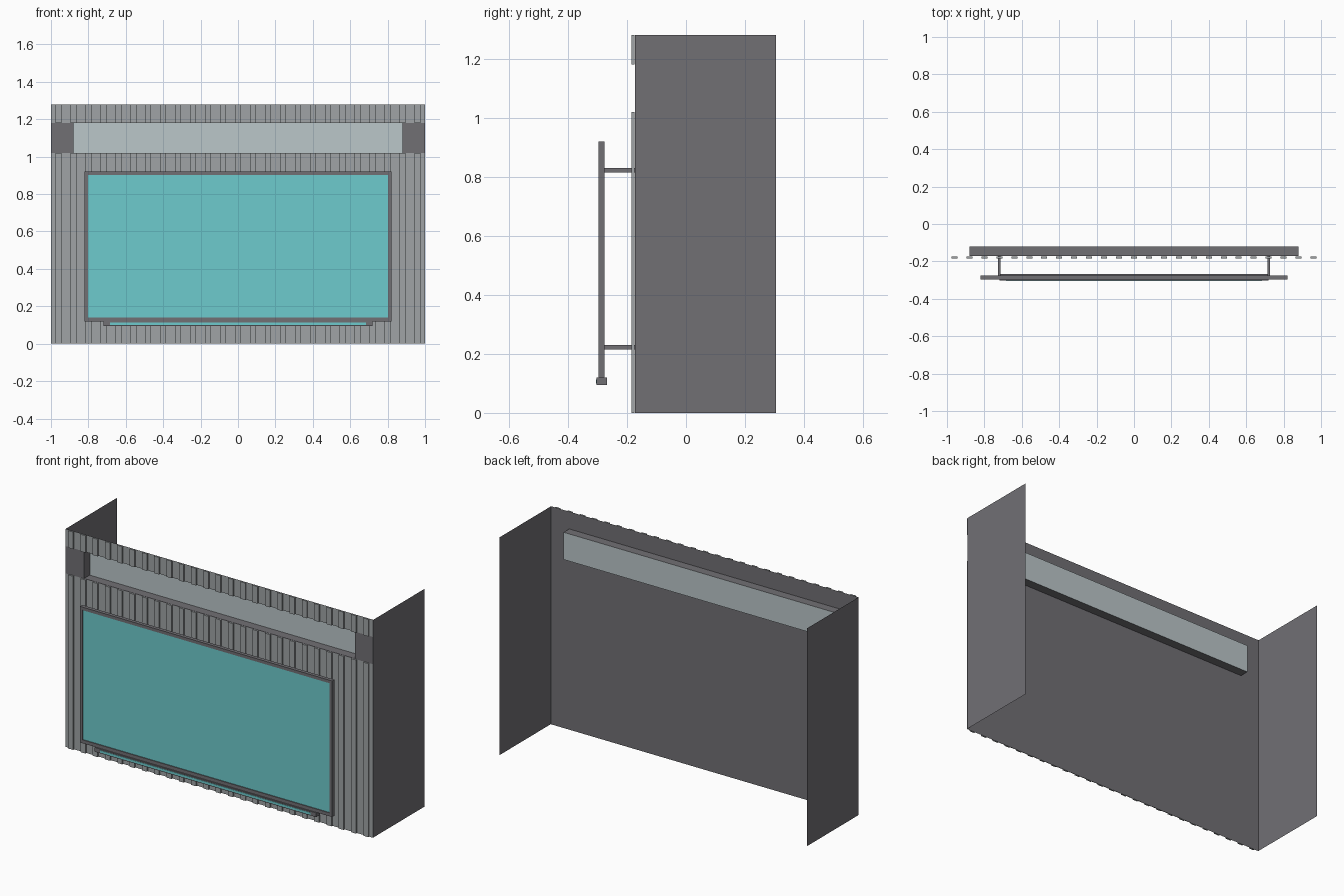
import bpy, bmesh

if "Cube" in bpy.data.objects:
    bpy.data.objects.remove(bpy.data.objects["Cube"])


def material(name, rgb):
    m = bpy.data.materials.new(name)
    m.diffuse_color = (*rgb, 1)
    m.use_nodes = True
    m.node_tree.nodes["Principled BSDF"].inputs["Base Color"].default_value = m.diffuse_color
    return m


DARK = material("dark grey", (0.165, 0.160, 0.175))
CLAD = material("light grey", (0.35, 0.37, 0.38))
GLASS = material("pale glass", (0.50, 0.57, 0.59))
TEAL = material("teal", (0.155, 0.60, 0.61))


def finish(name, bm, mat):
    me = bpy.data.meshes.new(name)
    bm.to_mesh(me)
    bm.free()
    me.materials.append(mat)
    ob = bpy.data.objects.new(name, me)
    bpy.context.collection.objects.link(ob)
    return ob


def add_box(bm, x0, x1, y0, y1, z0, z1):
    r = bmesh.ops.create_cube(bm, size=1)
    for v in r["verts"]:
        v.co = ((x0 + x1) / 2 + v.co.x * (x1 - x0),
                (y0 + y1) / 2 + v.co.y * (y1 - y0),
                (z0 + z1) / 2 + v.co.z * (z1 - z0))


def boxes(name, mat, *dims):
    bm = bmesh.new()
    for d in dims:
        add_box(bm, *d)
    return finish(name, bm, mat)


def quads(name, mat, *faces):
    bm = bmesh.new()
    for f in faces:
        bm.faces.new([bm.verts.new(p) for p in f])
    return finish(name, bm, mat)


def front_quad(x0, x1, y, z0, z1):
    return [(x0, y, z0), (x1, y, z0), (x1, y, z1), (x0, y, z1)]


H, WALL, BACK = 1.28, -0.172, 0.305
WX, W0, W1, WB = 0.88, 1.02, 1.18, -0.12   # window opening and its rear plane

# thin side walls
for label, x in (("left", -1), ("right", 1)):
    pts = [(x, WALL, 0), (x, BACK, 0), (x, BACK, H), (x, WALL, H)]
    quads(label + "_side_wall", DARK, pts if x > 0 else pts[::-1])

# front wall around the window opening
quads("front_wall", DARK,
      front_quad(-1, 1, WALL, 0, W0), front_quad(-1, 1, WALL, W1, H),
      front_quad(-1, -WX, WALL, W0, W1), front_quad(WX, 1, WALL, W0, W1))

# window reveal projecting behind the wall, with glass at the rear
ring = [(-WX, W0), (WX, W0), (WX, W1), (-WX, W1)]
quads("window_reveal", DARK,
      *[[(a[0], WALL, a[1]), (a[0], WB, a[1]), (b[0], WB, b[1]), (b[0], WALL, b[1])]
        for a, b in zip(ring, ring[1:] + ring[:1])])
quads("window_glass", GLASS, front_quad(-WX, WX, WB, W0, W1))

# cladding sheets and vertical ribs, above and below the window band
for label, z0, z1 in (("lower", 0, W0), ("upper", W1, H)):
    quads(label + "_cladding", CLAD, front_quad(-1, 1, WALL - 0.003, z0, z1))
    boxes(label + "_ribs", CLAD,
          *[(0.08 * i - 0.016, 0.08 * i + 0.016, -0.184, WALL - 0.002, z0, z1)
            for i in range(-12, 13)])

# display board frame and panel
boxes("board_frame", DARK,
      (-0.82, -0.802, -0.297, -0.276, 0.12, 0.92),
      (0.802, 0.82, -0.297, -0.276, 0.12, 0.92),
      (-0.802, 0.802, -0.297, -0.276, 0.902, 0.92),
      (-0.802, 0.802, -0.297, -0.276, 0.12, 0.14))
boxes("board_panel", TEAL, (-0.802, 0.802, -0.292, -0.28, 0.14, 0.902))

# ledge under the board with a coloured inlay
boxes("board_ledge", DARK, (-0.72, 0.72, -0.303, -0.268, 0.095, 0.12))
boxes("ledge_inlay", TEAL, (-0.685, 0.685, -0.305, -0.302, 0.10, 0.113))

# struts holding the board to the wall
boxes("board_struts", DARK,
      *[(x - 0.007, x + 0.007, -0.277, WALL, z - 0.008, z + 0.008)
        for x in (-0.72, 0.72) for z in (0.222, 0.822)])
